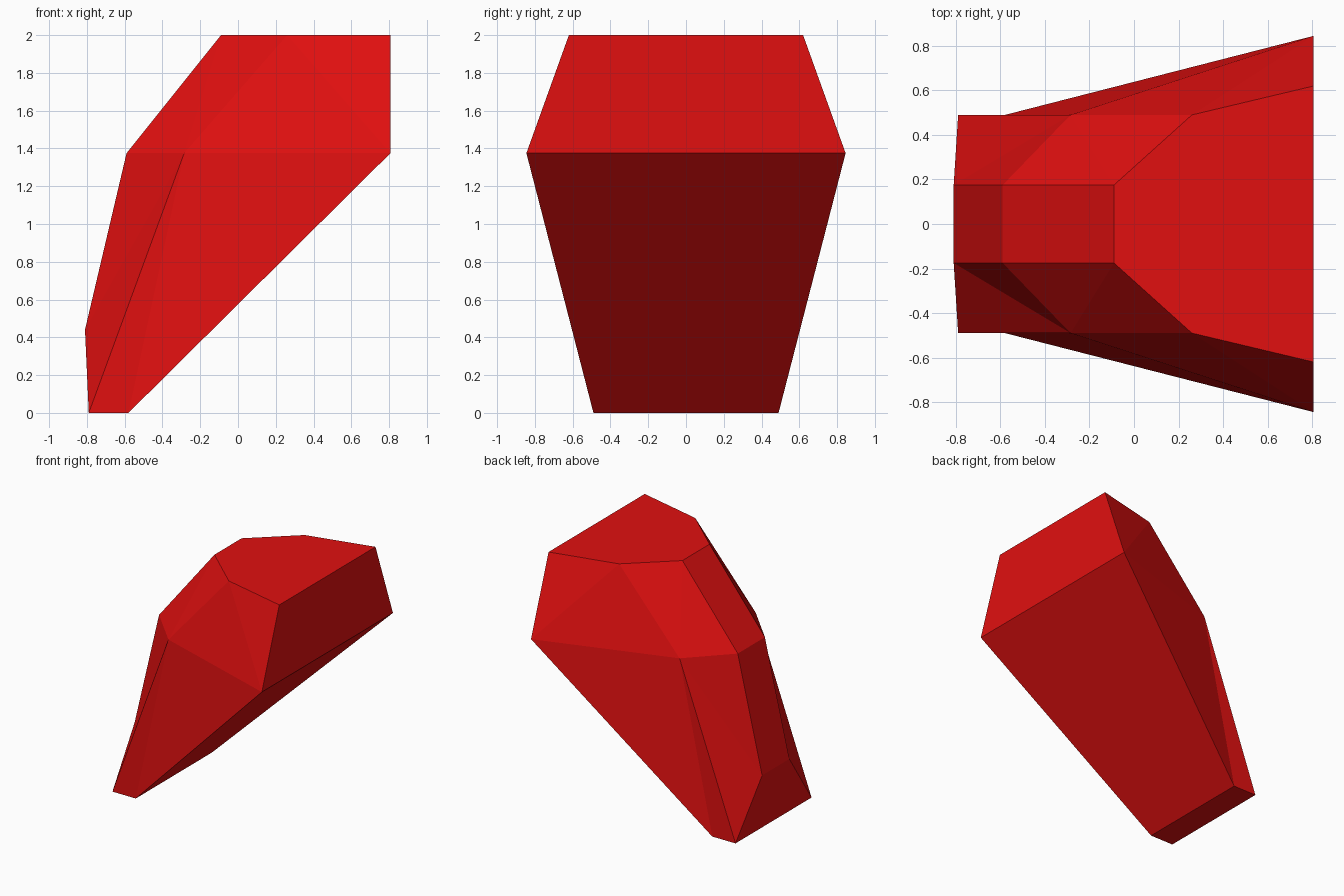
import bpy, bmesh

if "Cube" in bpy.data.objects:
    bpy.data.objects.remove(bpy.data.objects["Cube"])

# One flat colour
red = bpy.data.materials.new("bright red")
red.diffuse_color = (0.75, 0.005, 0.005, 1)
red.use_nodes = True
red.node_tree.nodes["Principled BSDF"].inputs["Base Color"].default_value = red.diffuse_color

# Half profile (y > 0 side), named by level and position along x
points = {
    "foot_back": (-0.79, 0.49, 0), "foot_front": (-0.58, 0.49, 0),
    "heel": (-0.81, 0.175, 0.44),
    "mid_back": (-0.59, 0.175, 1.375), "mid_side": (-0.285, 0.49, 1.375),
    "mid_front": (0.807, 0.845, 1.375),
    "top_back": (-0.09, 0.175, 2), "top_side": (0.26, 0.49, 2),
    "top_front": (0.807, 0.62, 2),
}
# Faces on each flank, including the folded creases
flank = [
    ("heel", "mid_back", "mid_side"), ("heel", "mid_side", "foot_back"),
    ("foot_back", "mid_side", "foot_front"),
    ("foot_front", "mid_side", "mid_front"),
    ("mid_side", "top_side", "mid_front"),
    ("mid_front", "top_side", "top_front"),
    ("mid_side", "top_back", "top_side"),
    ("mid_back", "top_back", "mid_side"),
]
# Loop round the middle: each step is bridged straight across in y
ring = ["foot_back", "foot_front", "mid_front", "top_front"]
back = ["foot_back", "heel", "mid_back", "top_back"]

bm = bmesh.new()
left = {n: bm.verts.new(p) for n, p in points.items()}
right = {n: bm.verts.new((x, -y, z)) for n, (x, y, z) in points.items()}
for names in flank:
    bm.faces.new([left[n] for n in names])
    bm.faces.new([right[n] for n in reversed(names)])
for chain in (ring, back):
    for a, b in zip(chain, chain[1:]):
        bm.faces.new((left[a], left[b], right[b], right[a]))
# Flat top
top = ["top_back", "top_side", "top_front"]
bm.faces.new([left[n] for n in top] + [right[n] for n in reversed(top)])
bmesh.ops.recalc_face_normals(bm, faces=bm.faces)

mesh = bpy.data.meshes.new("faceted_body")
bm.to_mesh(mesh)
bm.free()
mesh.materials.append(red)
body = bpy.data.objects.new("faceted_body", mesh)
bpy.context.collection.objects.link(body)
